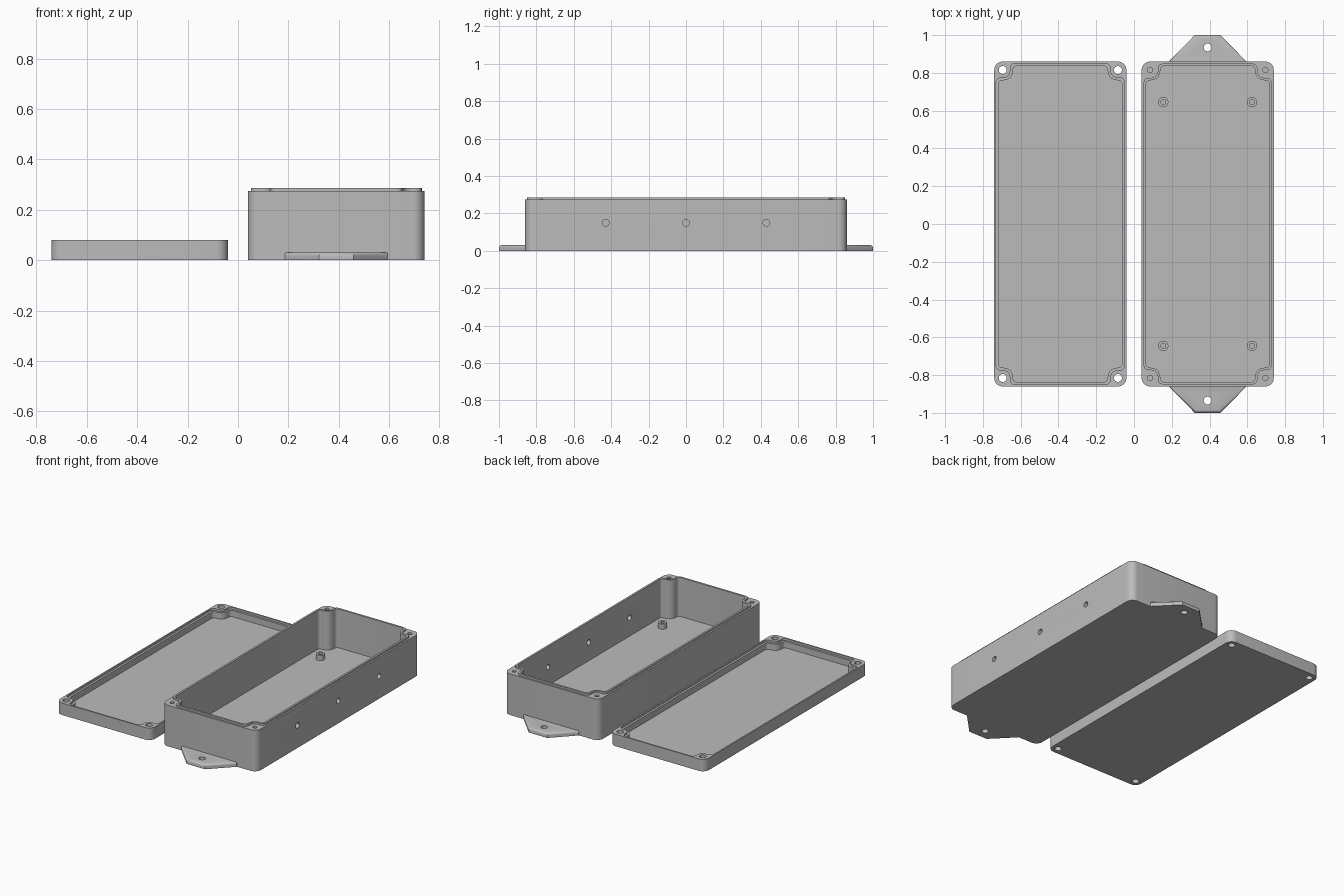
import bpy, bmesh, math
from mathutils import Vector

if "Cube" in bpy.data.objects:
    bpy.data.objects.remove(bpy.data.objects["Cube"])

grey = bpy.data.materials.new("grey plastic")
grey.diffuse_color = (0.5, 0.5, 0.5, 1)
grey.use_nodes = True
grey.node_tree.nodes["Principled BSDF"].inputs["Base Color"].default_value = grey.diffuse_color

BOX_X, LID_X = 0.39, -0.39
HX, HY = 0.35, 0.86             # outer half sizes
SX, SY = 0.305, 0.815           # corner screw offsets
WALL, NOTCH = 0.024, 0.075


def fillet(corners, steps=8):
    """Round every (x, y, radius) corner of a closed outline."""
    out = []
    for i, (x, y, r) in enumerate(corners):
        p = Vector((x, y))
        a = (Vector(corners[i - 1][:2]) - p).normalized()
        b = (Vector(corners[(i + 1) % len(corners)][:2]) - p).normalized()
        half = a.angle(b) / 2
        centre = p + (a + b).normalized() * r / math.sin(half)
        start = p + a * r / math.tan(half) - centre
        end = p + b * r / math.tan(half) - centre
        sweep = start.angle_signed(end)
        for k in range(steps + 1):
            t = -sweep * k / steps
            out.append((centre.x + start.x * math.cos(t) - start.y * math.sin(t),
                        centre.y + start.x * math.sin(t) + start.y * math.cos(t)))
    return out


def rounded_rect():
    return fillet([(HX, -HY, .045), (HX, HY, .045), (-HX, HY, .045), (-HX, -HY, .045)])


def notched_rect(grow):
    """Cavity outline that steps around the four screw bosses."""
    hx, hy = HX - WALL + grow, HY - WALL + grow
    quarter = [(hx, hy - NOTCH, .02 + grow / 2), (hx - NOTCH, hy - NOTCH, .048 - grow),
               (hx - NOTCH, hy, .02 + grow / 2)]
    pts = []
    for sx, sy in ((1, 1), (-1, 1), (-1, -1), (1, -1)):
        q = quarter if sx * sy > 0 else quarter[::-1]
        pts += [(x * sx, y * sy, r) for x, y, r in q]
    return fillet(pts)


def circle(r, n=24):
    return [(r * math.cos(2 * math.pi * k / n), r * math.sin(2 * math.pi * k / n)) for k in range(n)]


def prism(name, outline, z0, z1, x=0, y=0):
    bm = bmesh.new()
    face = bm.faces.new([bm.verts.new((px + x, py + y, z0)) for px, py in outline])
    top = bmesh.ops.extrude_face_region(bm, geom=[face])["geom"]
    bmesh.ops.translate(bm, vec=(0, 0, z1 - z0),
                        verts=[v for v in top if isinstance(v, bmesh.types.BMVert)])
    bmesh.ops.recalc_face_normals(bm, faces=bm.faces)
    mesh = bpy.data.meshes.new(name)
    bm.to_mesh(mesh)
    bm.free()
    mesh.materials.append(grey)
    ob = bpy.data.objects.new(name, mesh)
    bpy.context.collection.objects.link(ob)
    return ob


def activate(ob):
    bpy.ops.object.select_all(action='DESELECT')
    bpy.context.view_layer.objects.active = ob
    ob.select_set(True)


def combine(ob, tool, operation='DIFFERENCE'):
    activate(ob)
    mod = ob.modifiers.new("combine", 'BOOLEAN')
    mod.operation, mod.object, mod.solver = operation, tool, 'EXACT'
    bpy.ops.object.modifier_apply(modifier=mod.name)
    bpy.data.objects.remove(tool)


def smooth(ob):
    activate(ob)
    bpy.ops.object.shade_smooth_by_angle(angle=math.radians(35))


SIGNS = [(sx, sy) for sx in (-1, 1) for sy in (-1, 1)]

# Box body with raised sealing lip and hollow interior
box = prism("box_body", rounded_rect(), 0, 0.274, BOX_X)
combine(box, prism("lip", notched_rect(0.013), 0.2, 0.286, BOX_X), 'UNION')
combine(box, prism("cavity", notched_rect(0), 0.027, 0.4, BOX_X))
for sx, sy in SIGNS:
    combine(box, prism("screw_hole", circle(.014), 0.08, 0.4, BOX_X + sx * SX, sy * SY))
# Three holes through the right wall
for y in (-0.43, 0, 0.43):
    drill = prism("side_hole", circle(.018), -0.06, 0.06)
    drill.rotation_euler = (0, math.pi / 2, 0)
    drill.location = (BOX_X + HX, y, 0.15)
    bpy.context.view_layer.update()
    combine(box, drill)
smooth(box)

# Lid with recessed groove, bosses and through holes
lid = prism("lid", rounded_rect(), 0, 0.08, LID_X)
combine(lid, prism("cavity", notched_rect(0), 0.025, 0.2, LID_X))
combine(lid, prism("groove", notched_rect(0.014), 0.067, 0.2, LID_X))
for sx, sy in SIGNS:
    combine(lid, prism("screw_hole", circle(.021), -0.1, 0.2, LID_X + sx * SX, sy * SY))
smooth(lid)

# Circuit board standoffs on the box floor
for sx, sy in SIGNS:
    x, y = BOX_X + sx * 0.235, sy * 0.645
    post = prism("standoff", circle(.027), 0.02, 0.062, x, y)
    combine(post, prism("post_hole", circle(.013), 0.03, 0.1, x, y))
    smooth(post)

# Mounting ears at both ends, with rounded upper edges
for s in (-1, 1):
    outline = [(-.203, s * .858), (-.203, s * .862), (-.068, s), (.068, s), (.203, s * .862), (.203, s * .858)]
    ear = prism("mounting_ear", outline, 0, 0.03, BOX_X)
    bm = bmesh.new()
    bm.from_mesh(ear.data)
    rim = [e for e in bm.edges if all(v.co.z > .02 for v in e.verts)
           and max(abs(v.co.y) for v in e.verts) > .9]
    bmesh.ops.bevel(bm, geom=rim, offset=.015, segments=4, profile=.5, affect='EDGES')
    bm.to_mesh(ear.data)
    bm.free()
    combine(ear, prism("ear_hole", circle(.021), -0.1, 0.1, BOX_X, s * .935))
    smooth(ear)
